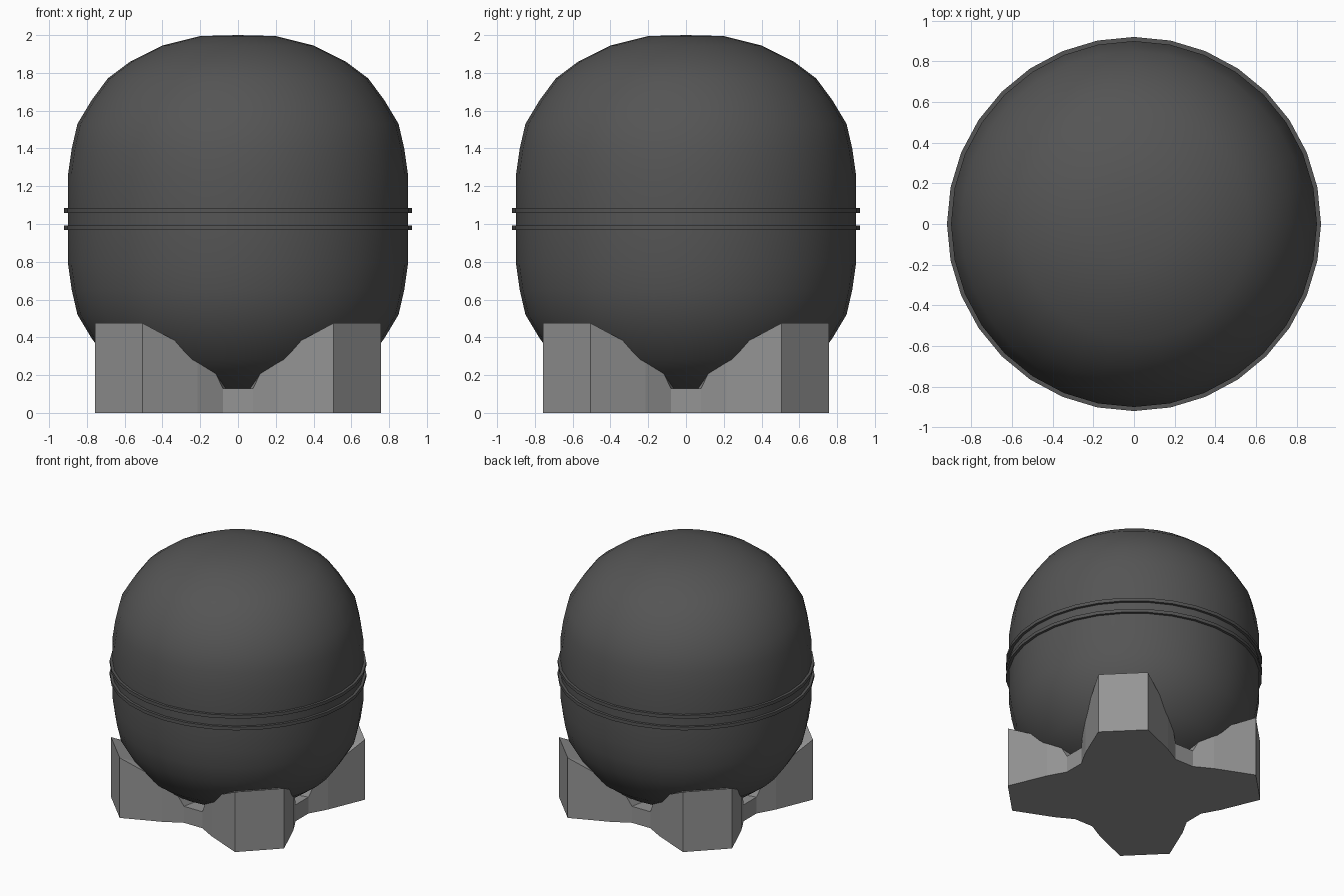
import bpy
import bmesh
import math
from mathutils import Matrix, Vector

cube = bpy.data.objects.get("Cube")
if cube:
    bpy.data.objects.remove(cube, do_unlink=True)


def make_material(name, value):
    mat = bpy.data.materials.new(name)
    mat.use_nodes = True
    color = (value, value, value, 1)
    mat.diffuse_color = color
    mat.node_tree.nodes["Principled BSDF"].inputs["Base Color"].default_value = color
    return mat


def add_object(name, bm, mat, smooth_angle=None):
    bmesh.ops.recalc_face_normals(bm, faces=bm.faces)
    mesh = bpy.data.meshes.new(name)
    bm.to_mesh(mesh)
    bm.free()
    mesh.materials.append(mat)
    obj = bpy.data.objects.new(name, mesh)
    bpy.context.collection.objects.link(obj)
    if smooth_angle:
        bpy.ops.object.select_all(action="DESELECT")
        obj.select_set(True)
        bpy.context.view_layer.objects.active = obj
        bpy.ops.object.shade_smooth_by_angle(angle=math.radians(smooth_angle))
    return obj


def lathe(name, profile, mat, closed=False, angle=40):
    bm = bmesh.new()
    verts = [bm.verts.new((r, 0, z)) for r, z in profile]
    pairs = list(zip(verts, verts[1:]))
    if closed:
        pairs.append((verts[-1], verts[0]))
    edges = [bm.edges.new(p) for p in pairs]
    bmesh.ops.spin(bm, geom=verts + edges, axis=(0, 0, 1), cent=(0, 0, 0),
                   angle=math.tau, steps=32, use_duplicate=False)
    bmesh.ops.remove_doubles(bm, verts=bm.verts, dist=0.0005)
    return add_object(name, bm, mat, angle)


dark = make_material("dark grey", 0.09)
light = make_material("mid grey", 0.3)

# Rounded body: upper half profile, mirrored about the seam
seam = 1.025
upper = [(0, 2.0), (0.2, 1.995), (0.4, 1.945), (0.57, 1.86), (0.69, 1.77),
         (0.775, 1.655), (0.85, 1.53), (0.88, 1.4), (0.9, 1.26), (0.9, 1.1)]
lower = [(r, 2 * seam - z) for r, z in reversed(upper)]
lathe("body", upper + lower, dark)

# Two thin bands around the seam
for name, z in (("upper_band", 1.072), ("lower_band", 0.98)):
    lathe(name, [(0.88, z - 0.013), (0.92, z - 0.013),
                 (0.92, z + 0.013), (0.88, z + 0.013)], dark, closed=True, angle=30)

# Four-armed base: one side of the outline, mirrored and turned four times
half = [(0.08, -0.56, 0.13), (0.13, -0.588, 0.235), (0.215, -0.635, 0.295),
        (0.31, -0.675, 0.37), (0.505, -0.757, 0.475)]
side = [Vector((-x, y, z)) for x, y, z in reversed(half)] + [Vector(p) for p in half]
outline = [Matrix.Rotation(math.radians(90 * i), 3, "Z") @ p
           for i in range(4) for p in side]
bm = bmesh.new()
top = [bm.verts.new(p) for p in outline]
bottom = [bm.verts.new((p.x, p.y, 0)) for p in outline]
hub = bm.verts.new((0, 0, 0.11))
bm.faces.new(bottom)
for i in range(len(top)):
    j = (i + 1) % len(top)
    bm.faces.new((bottom[i], bottom[j], top[j], top[i]))
    bm.faces.new((top[i], top[j], hub))
add_object("base", bm, light)
